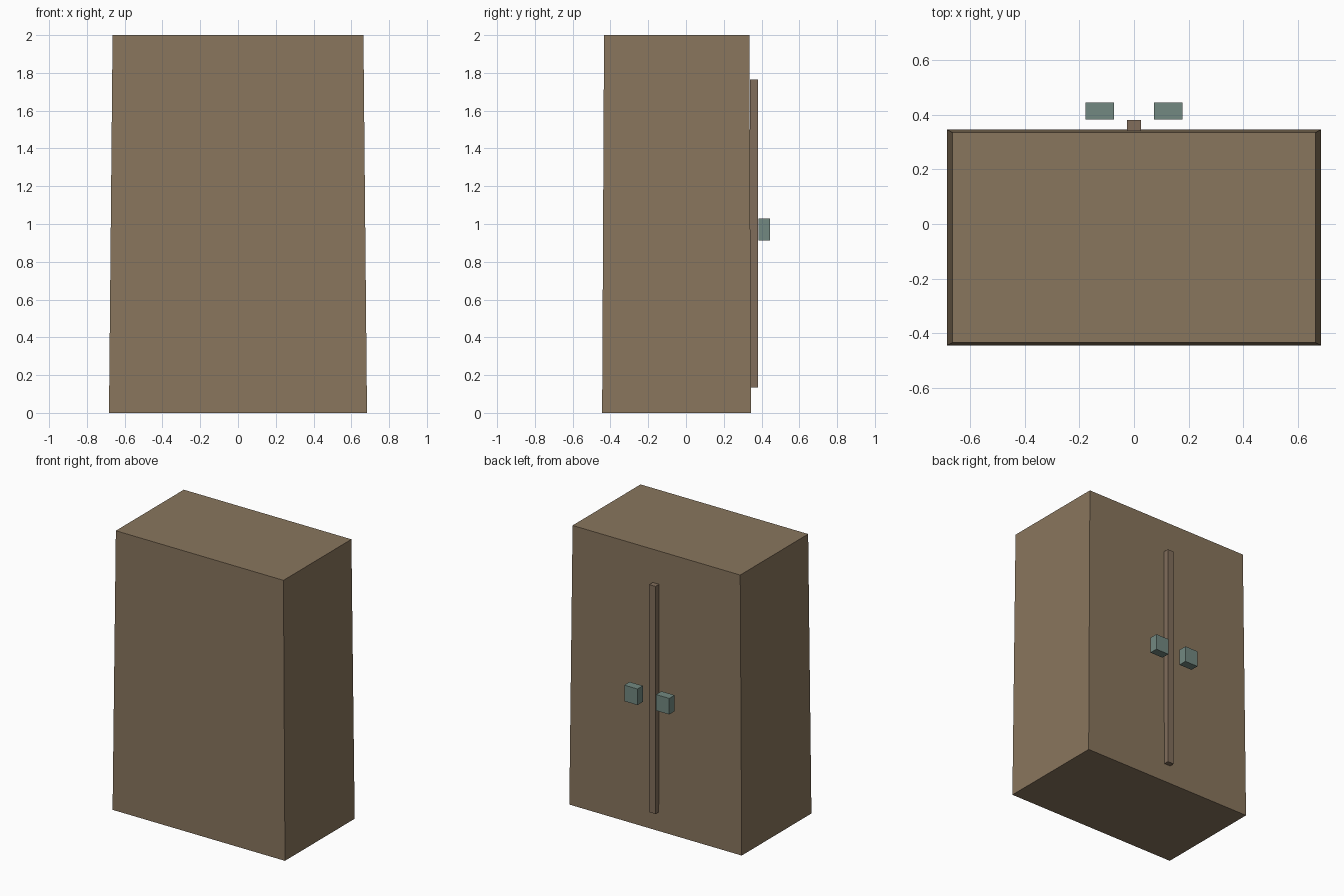
import bpy
import bmesh

if "Cube" in bpy.data.objects:
    bpy.data.objects.remove(bpy.data.objects["Cube"])


def material(name, color):
    mat = bpy.data.materials.new(name)
    mat.diffuse_color = color
    mat.use_nodes = True
    mat.node_tree.nodes["Principled BSDF"].inputs["Base Color"].default_value = mat.diffuse_color
    return mat


def box(name, x, y, z, mat, taper=(0.0, 0.0)):
    """Box from (min, max) ranges; taper pulls each top side inwards."""
    bm = bmesh.new()
    bmesh.ops.create_cube(bm, size=1.0)
    for v in bm.verts:
        sx, sy, top = v.co.x > 0, v.co.y > 0, v.co.z > 0
        v.co = (x[sx] - (taper[0] * (1 if sx else -1) if top else 0),
                y[sy] - (taper[1] * (1 if sy else -1) if top else 0),
                z[top])
    mesh = bpy.data.meshes.new(name)
    bm.to_mesh(mesh)
    bm.free()
    mesh.materials.append(mat)
    obj = bpy.data.objects.new(name, mesh)
    bpy.context.collection.objects.link(obj)
    return obj


wood = material("wood", (0.25, 0.18, 0.11, 1))
trim = material("trim_wood", (0.22, 0.155, 0.105, 1))
metal = material("handle_metal", (0.17, 0.25, 0.22, 1))

# Cabinet body, slightly narrower at the top
box("cabinet_body", (-0.683, 0.683), (-0.444, 0.345), (0, 2), wood, (0.019, 0.010))

# Vertical strip between the doors
box("door_strip", (-0.025, 0.025), (0.34, 0.381), (0.135, 1.765), trim)

# Pair of handles standing proud of the doors
for side, a, b in (("left", -0.178, -0.074), ("right", 0.074, 0.178)):
    box(f"{side}_handle", (a, b), (0.383, 0.444), (0.913, 1.028), metal)
